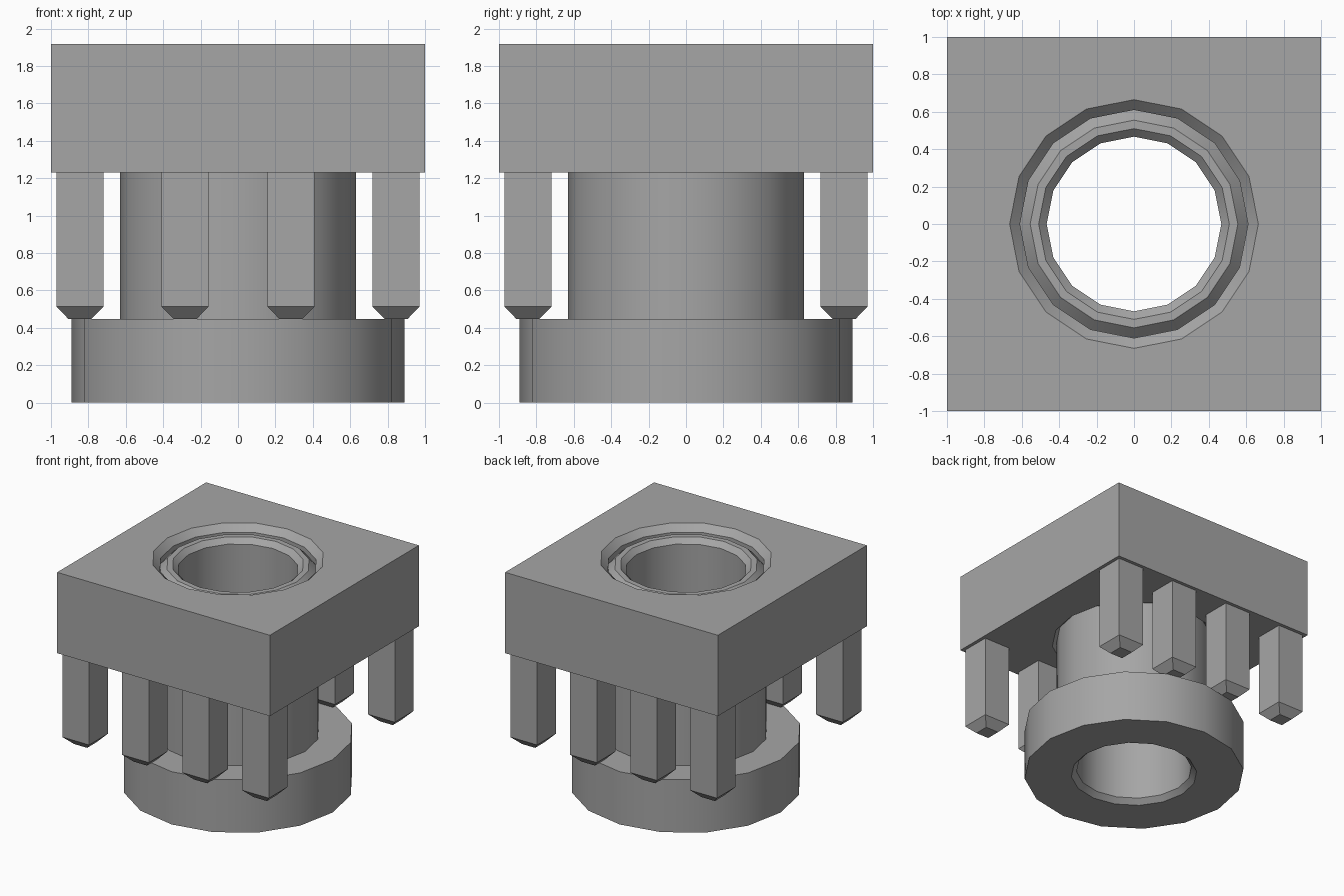
import bpy, bmesh, math

cube = bpy.data.objects.get("Cube")
if cube:
    bpy.data.objects.remove(cube, do_unlink=True)

# Single grey material
grey = bpy.data.materials.new("mid grey")
grey.use_nodes = True
GREY = (0.38, 0.38, 0.38, 1.0)
grey.diffuse_color = GREY
bsdf = next(n for n in grey.node_tree.nodes if n.type == 'BSDF_PRINCIPLED')
bsdf.inputs["Base Color"].default_value = GREY

SIDES = 16
BLOCK_TOP, BLOCK_BOTTOM = 1.917, 1.23
FLANGE_TOP = 0.448


def finish(bm, name):
    """Turn a bmesh into a smooth shaded object with sharp hard edges."""
    bmesh.ops.recalc_face_normals(bm, faces=bm.faces)
    mesh = bpy.data.meshes.new(name)
    bm.to_mesh(mesh)
    bm.free()
    mesh.materials.append(grey)
    mesh.shade_smooth()
    mesh.set_sharp_from_angle(angle=math.radians(30))
    obj = bpy.data.objects.new(name, mesh)
    bpy.context.collection.objects.link(obj)
    return obj


def ring_solid(name, profile):
    """Sweep a closed (radius, z, is_square) profile around the z axis."""
    bm = bmesh.new()
    rings = []
    for r, z, square in profile:
        ring = []
        for k in range(SIDES):
            a = 2 * math.pi * k / SIDES
            c, s = math.cos(a), math.sin(a)
            f = r / max(abs(c), abs(s)) if square else r
            ring.append(bm.verts.new((c * f, s * f, z)))
        rings.append(ring)
    for i, low in enumerate(rings):
        high = rings[(i + 1) % len(rings)]
        for k in range(SIDES):
            n = (k + 1) % SIDES
            bm.faces.new((low[k], low[n], high[n], high[k]))
    return finish(bm, name)


def pin(name, x, y):
    """Square peg with a tapered tip, hanging under the block."""
    half, tip, shoulder = 0.126, 0.062, 0.514
    bm = bmesh.new()
    rings = []
    for h, z in ((tip, FLANGE_TOP), (half, shoulder), (half, BLOCK_BOTTOM)):
        rings.append([bm.verts.new((x + sx * h, y + sy * h, z))
                      for sx, sy in ((-1, -1), (1, -1), (1, 1), (-1, 1))])
    for low, high in zip(rings, rings[1:]):
        for k in range(4):
            n = (k + 1) % 4
            bm.faces.new((low[k], low[n], high[n], high[k]))
    bm.faces.new(rings[0][::-1])
    bm.faces.new(rings[-1])
    return finish(bm, name)


# Square block with a through hole chamfered at both ends
CH = 0.055
ring_solid("square_block", [
    (1.0, BLOCK_BOTTOM, True), (1.0, BLOCK_TOP, True),
    (0.665, BLOCK_TOP, False), (0.61, BLOCK_TOP - CH, False),
    (0.61, BLOCK_BOTTOM + CH, False), (0.665, BLOCK_BOTTOM, False)])

# Hollow sleeve with a wide bottom flange and chamfered rims
ring_solid("flanged_sleeve", [(r, z, False) for r, z in (
    (0.51, 0), (0.89, 0), (0.89, FLANGE_TOP), (0.63, FLANGE_TOP),
    (0.63, 1.795), (0.555, 1.87), (0.51, 1.87), (0.467, 1.827),
    (0.467, 0.043))])

# Four pins along the front and four along the back
for row, y in (("front", -0.845), ("back", 0.845)):
    for i, x in enumerate((-0.845, -0.283, 0.283, 0.845)):
        pin(f"{row}_pin_{i + 1}", x, y)
